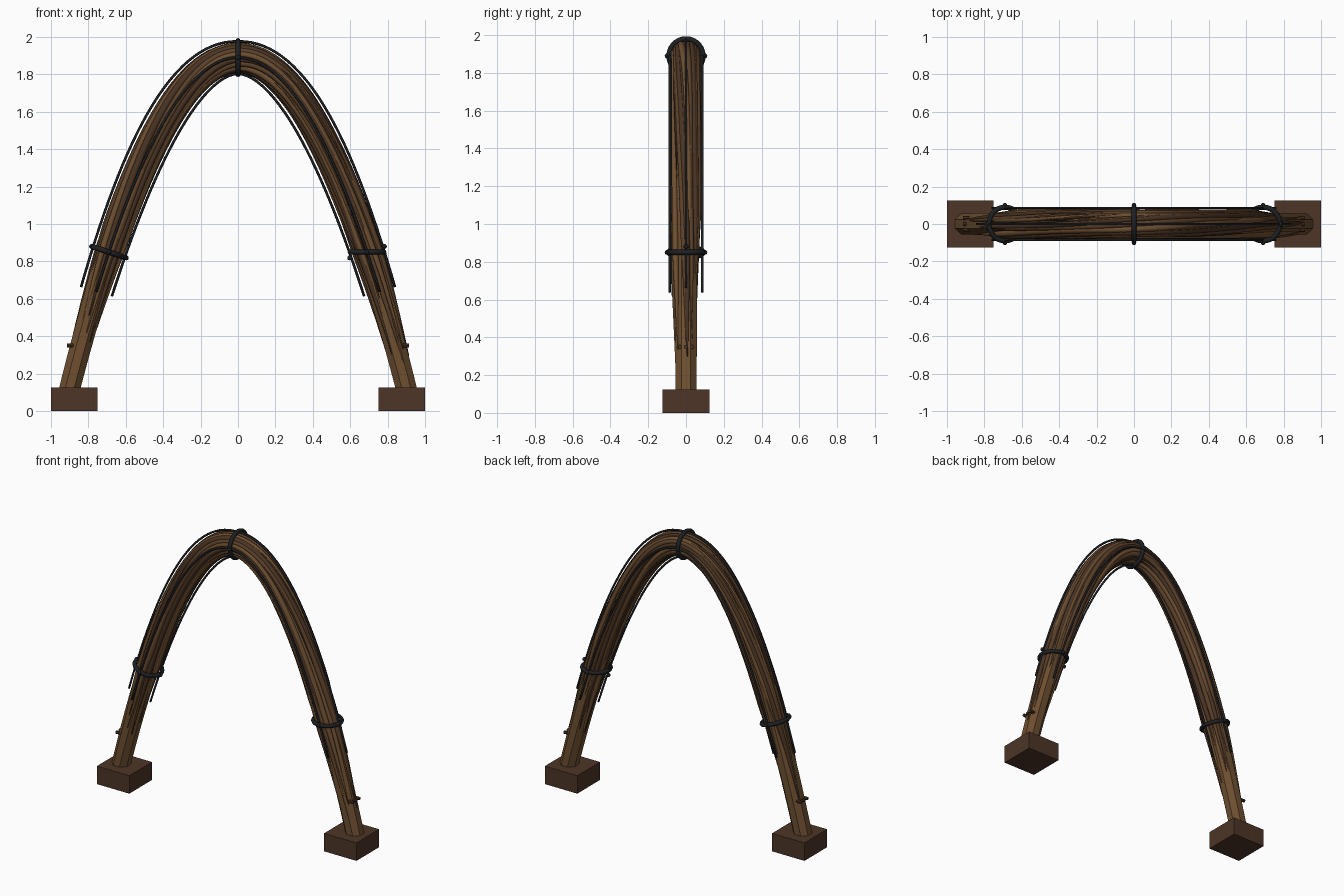
import bpy, bmesh, math, random
from mathutils import Vector, Matrix

if "Cube" in bpy.data.objects:
    bpy.data.objects.remove(bpy.data.objects["Cube"])
random.seed(7)

def mat(name, c):
    m = bpy.data.materials.new(name)
    m.diffuse_color = (*c, 1)
    m.use_nodes = True
    m.node_tree.nodes["Principled BSDF"].inputs["Base Color"].default_value = m.diffuse_color
    return m

LIGHT = mat("light wood", (0.155, 0.078, 0.03))
MID = mat("mid wood", (0.105, 0.052, 0.022))
DARK = mat("dark wood", (0.068, 0.034, 0.017))
BASE = mat("base wood", (0.075, 0.036, 0.02))
IRON = mat("black iron", (0.013, 0.014, 0.016))

# Arch centre line: a parabola, with its outward normal
def centre(s):
    return Vector((s, 0, 1.89 - 2.185 * s * s))

def normal(s):
    return Vector((4.37 * s, 0, 1)).normalized()

def around(s, ang, off):
    """Point at distance off from the centre line, ang = 0 is the outer side."""
    return centre(s) + normal(s) * (off * math.cos(ang)) + Vector((0, off * math.sin(ang), 0))

def finish(name, bm, material, smooth=True):
    bmesh.ops.recalc_face_normals(bm, faces=bm.faces)
    me = bpy.data.meshes.new(name)
    bm.to_mesh(me)
    bm.free()
    me.materials.append(material)
    for p in me.polygons:
        p.use_smooth = smooth
    ob = bpy.data.objects.new(name, me)
    bpy.context.collection.objects.link(ob)
    return ob

def sweep(name, path, radii, sides, material, smooth=True):
    """Tube through path points with a radius at each point."""
    bm = bmesh.new()
    rings = []
    for i, p in enumerate(path):
        t = (path[min(i + 1, len(path) - 1)] - path[max(i - 1, 0)]).normalized()
        u = Vector((0, 1, 0))
        u = (u - t * u.dot(t)).normalized()
        v = t.cross(u)
        rings.append([bm.verts.new(p + (u * math.cos(a) + v * math.sin(a)) * radii[i])
                      for a in ((k + 0.5) * math.tau / sides for k in range(sides))])
    for a, b in zip(rings, rings[1:]):
        for k in range(sides):
            j = (k + 1) % sides
            bm.faces.new((a[k], a[j], b[j], b[k]))
    bm.faces.new(rings[0])
    bm.faces.new(rings[-1])
    return finish(name, bm, material, smooth)

def span(a, b, n):
    return [a + (b - a) * i / n for i in range(n + 1)]

# Core beam
ss = span(-0.915, 0.915, 60)
sweep("core_beam", [centre(s) for s in ss], [0.06 + 0.012 * (1 - (s / 0.915) ** 2) for s in ss],
      8, LIGHT, False)

# Twisted strands wrapped round the core, tapering to points
N = 18
for i in range(N):
    a0 = i * math.tau / N
    twist = random.uniform(0.5, 1.3)
    lo, hi = -random.uniform(0.74, 0.86), random.uniform(0.74, 0.88)
    r = random.uniform(0.015, 0.021)
    ss = span(lo, hi, 56)
    taper = [min(1, 0.15 + 6 * min(s - lo, hi - s)) for s in ss]
    sweep(f"strand_{i}",
          [around(s, a0 + twist * s + 0.08 * math.sin(7 * s + i), 0.055 + 0.01 * t)
           for s, t in zip(ss, taper)],
          [r * t for t in taper], 6, (MID, DARK, LIGHT)[i % 3])

# Thin dark fibres lying on the strands
for i in range(14):
    a0 = random.uniform(0, math.tau)
    mid, half = random.uniform(-0.5, 0.5), random.uniform(0.15, 0.3)
    ss = span(mid - half, mid + half, 24)
    twist = random.uniform(0.4, 1.4)
    sweep(f"fibre_{i}", [around(s, a0 + twist * s, 0.077) for s in ss],
          [0.001 + 0.006 * math.sin(math.pi * k / 24) for k in range(25)],
          5, DARK if i % 2 else MID)

# Four iron cables following the arch
ss = span(-0.757, 0.757, 60)
for i in range(4):
    sweep(f"cable_{i}", [around(s, i * math.pi / 2, 0.086 + 0.012 * math.sin(math.pi * abs(s) / 0.757) * (i % 2 == 0))
                         for s in ss],
          [0.007] * 61, 6, IRON)

# Iron rings with four studs each (the right ring sits level)
for name, s, tilt in (("left", -0.69, True), ("top", 0, True), ("right", 0.69, False)):
    n = normal(s) if tilt else Vector((1, 0, 0))
    c = centre(s)
    y = Vector((0, 1, 0))
    axis = n.cross(y)
    bpy.ops.mesh.primitive_torus_add(major_radius=0.09, minor_radius=0.014,
                                     major_segments=28, minor_segments=8, location=c,
                                     rotation=axis.to_track_quat('Z', 'Y').to_euler())
    ring = bpy.context.object
    ring.name = name + "_ring"
    ring.data.materials.append(IRON)
    bpy.ops.object.shade_smooth()
    for k in range(4):
        bm = bmesh.new()
        rad = 0.1 if k % 2 else 0.098 if s else 0.09
        bmesh.ops.create_uvsphere(bm, u_segments=8, v_segments=6, radius=0.013,
                                  matrix=Matrix.Translation(around(s, k * math.pi / 2, rad)))
        finish(f"{name}_stud_{k}", bm, IRON)

# Footing blocks and the pegs above them
for side, name in ((-1, "left"), (1, "right")):
    bm = bmesh.new()
    bmesh.ops.create_cube(bm, size=1, matrix=Matrix.Translation((side * 0.875, 0, 0.0625))
                          @ Matrix.Diagonal((0.25, 0.25, 0.125, 1)))
    finish(name + "_footing", bm, BASE, False)
    for k in (-1, 0, 1):
        bm = bmesh.new()
        bmesh.ops.create_cone(bm, cap_ends=True, segments=8, radius1=0.011, radius2=0.011, depth=0.045,
                              matrix=Matrix.Translation((side * 0.892, k * 0.033, 0.35))
                              @ Matrix.Rotation(math.pi / 2, 4, 'Y'))
        finish(f"{name}_peg_{k + 1}", bm, DARK, False)
